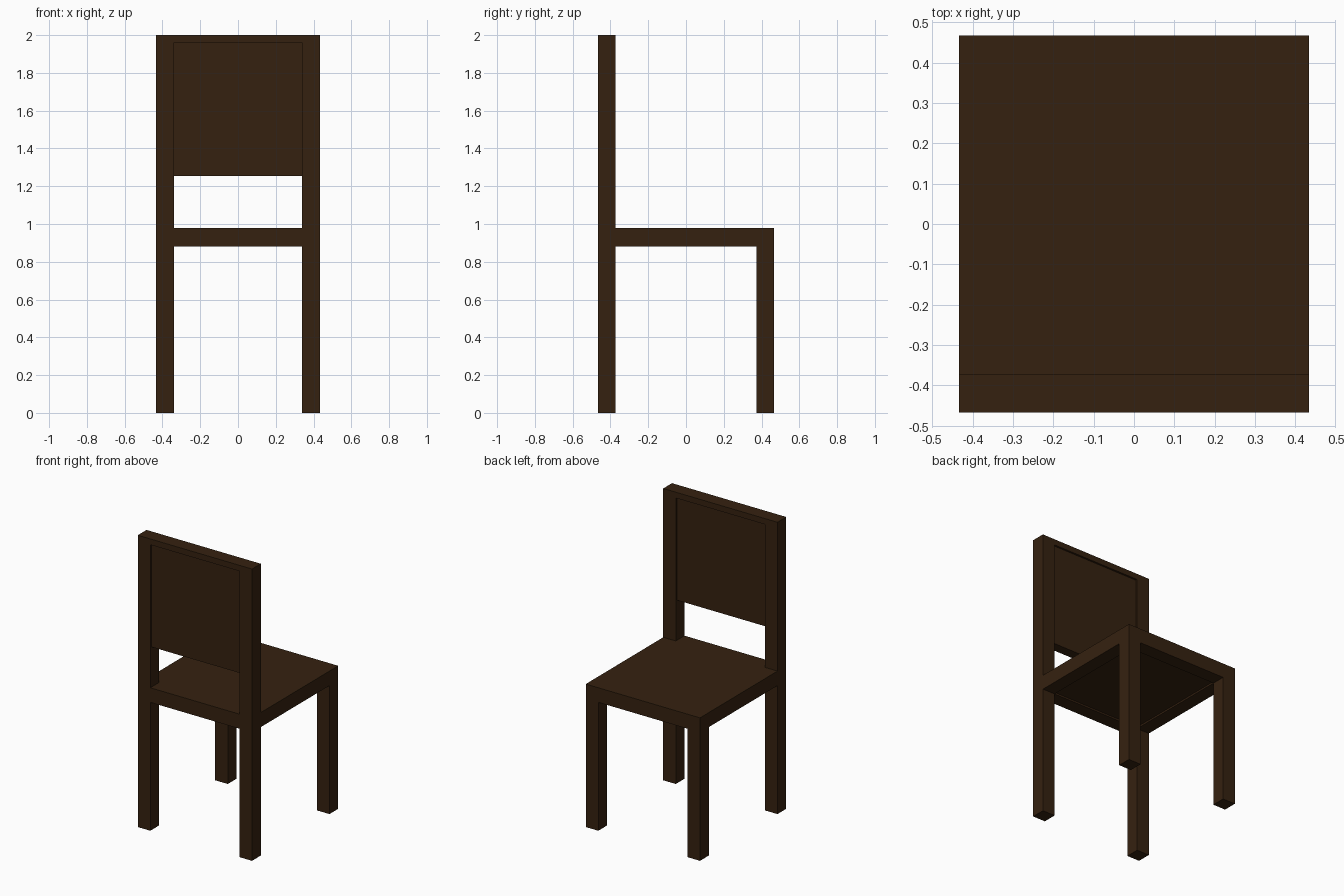
import bpy
import bmesh

if "Cube" in bpy.data.objects:
    bpy.data.objects.remove(bpy.data.objects["Cube"])

X, Y = 0.433, 0.467          # outer half width and half depth
T = 0.095                    # timber thickness
XI, YI = X - T, Y - T        # inner faces of the legs
SEAT_LOW, SEAT_TOP = 0.88, 0.98

wood = bpy.data.materials.new("dark brown wood")
wood.diffuse_color = (0.036, 0.0155, 0.005, 1.0)
wood.use_nodes = True
wood.node_tree.nodes["Principled BSDF"].inputs["Base Color"].default_value = wood.diffuse_color


def box(name, x0, x1, y0, y1, z0, z1):
    """Flat-faced box between two corners."""
    mesh = bpy.data.meshes.new(name)
    bm = bmesh.new()
    bmesh.ops.create_cube(bm, size=1.0)
    for v in bm.verts:
        v.co.x = x1 if v.co.x > 0 else x0
        v.co.y = y1 if v.co.y > 0 else y0
        v.co.z = z1 if v.co.z > 0 else z0
    bm.to_mesh(mesh)
    bm.free()
    mesh.materials.append(wood)
    ob = bpy.data.objects.new(name, mesh)
    bpy.context.collection.objects.link(ob)
    return ob


# Left and right timbers
for side, x0, x1 in (("left", -X, -XI), ("right", XI, X)):
    box("back_post_" + side, x0, x1, -Y, -YI, 0, 2.0)
    box("seat_leg_" + side, x0, x1, YI, Y, 0, SEAT_TOP)
    box("side_rail_" + side, x0, x1, -YI, YI, SEAT_LOW, SEAT_TOP)

# Cross rails between the legs
box("backrest_seat_rail", -XI, XI, -Y, -YI, SEAT_LOW, SEAT_TOP)
box("seat_edge_rail", -XI, XI, YI, Y, SEAT_LOW, SEAT_TOP)

# Seat panel, flush on top and slightly recessed below
box("seat_panel", -XI, XI, -YI, YI, SEAT_LOW + 0.012, SEAT_TOP)

# Backrest: thin top rail and panel recessed on both sides
box("top_rail", -XI, XI, -Y, -YI, 1.96, 2.0)
box("backrest_panel", -XI, XI, -Y + 0.013, -YI - 0.013, 1.255, 1.96)
